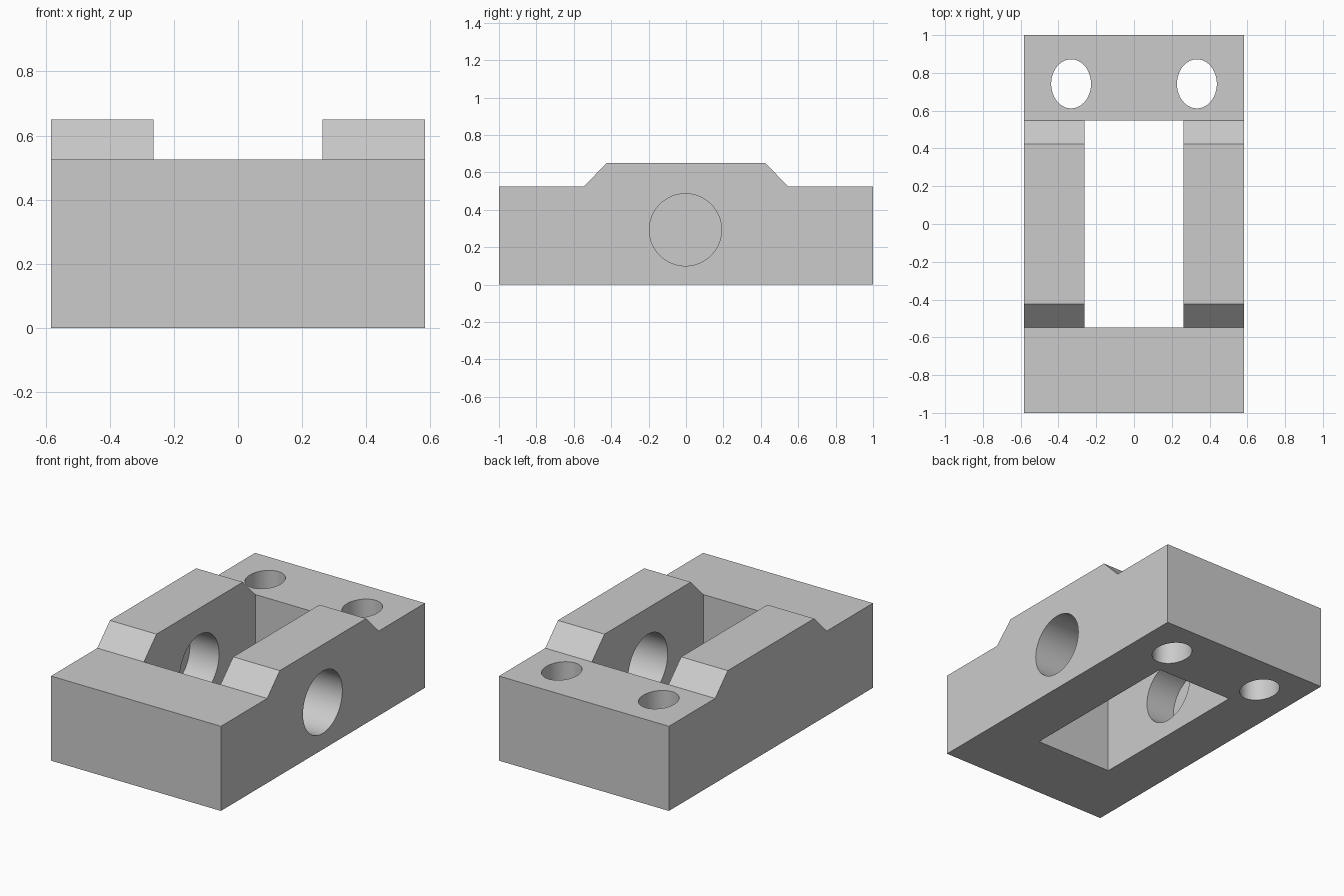
import bpy, bmesh
from math import radians
from mathutils import Matrix, Vector

cube = bpy.data.objects.get("Cube")
if cube:
    bpy.data.objects.remove(cube)

HALF_W, HALF_L = 0.583, 1.0
STEP_Z, TOP_Z = 0.525, 0.65
SLOT_X, SLOT_Y = 0.263, 0.547
RAIL_Y = 0.423

grey = bpy.data.materials.new("plain grey")
grey.use_nodes = True
colour = (0.6, 0.6, 0.6, 1)
grey.diffuse_color = colour
grey.node_tree.nodes["Principled BSDF"].inputs["Base Color"].default_value = colour


def make_object(name, bm):
    bmesh.ops.recalc_face_normals(bm, faces=bm.faces)
    mesh = bpy.data.meshes.new(name)
    bm.to_mesh(mesh)
    bm.free()
    mesh.materials.append(grey)
    obj = bpy.data.objects.new(name, mesh)
    bpy.context.collection.objects.link(obj)
    return obj


def cutter(name, kind, location, size, turn=0):
    """Box or round cutter with full dimensions given by size."""
    bm = bmesh.new()
    if kind == "box":
        bmesh.ops.create_cube(bm, size=1)
    else:
        bmesh.ops.create_cone(bm, cap_ends=True, segments=64,
                              radius1=0.5, radius2=0.5, depth=1)
    bm.transform(Matrix.Translation(location) @ Matrix.Diagonal((*size, 1))
                 @ Matrix.Rotation(turn, 4, "Y"))
    obj = make_object(name, bm)
    obj.hide_render = True
    return obj


# Block body: stepped side profile extruded across the width
half = [(HALF_L, 0), (HALF_L, STEP_Z), (SLOT_Y, STEP_Z), (RAIL_Y, TOP_Z)]
profile = half + [(-y, z) for y, z in reversed(half)]
bm = bmesh.new()
face = bm.faces.new([bm.verts.new((-HALF_W, y, z)) for y, z in profile])
new = bmesh.ops.extrude_face_region(bm, geom=[face])["geom"]
bmesh.ops.translate(bm, vec=Vector((2 * HALF_W, 0, 0)),
                    verts=[v for v in new if isinstance(v, bmesh.types.BMVert)])
block = make_object("bearing_block", bm)

# Central slot, blind cross bore opening on +x, and two oval bolt holes
BORE_END, BORE_OUT = -SLOT_X - 0.2, 0.8
cutters = [
    cutter("slot_cutter", "box", (0, 0, 0.4), (2 * SLOT_X, 2 * SLOT_Y, 2)),
    cutter("bore_cutter", "round", ((BORE_END + BORE_OUT) / 2, -0.003, 0.293),
           (BORE_OUT - BORE_END, 0.386, 0.386), radians(90)),
]
for side in (-1, 1):
    cutters.append(cutter("bolt_hole_cutter", "round", (side * 0.333, 0.742, 0.3),
                          (0.211, 0.26, 2)))

bpy.context.view_layer.objects.active = block
for cut in cutters:
    mod = block.modifiers.new(cut.name, "BOOLEAN")
    mod.operation = "DIFFERENCE"
    mod.solver = "EXACT"
    mod.object = cut
    bpy.ops.object.modifier_apply(modifier=mod.name)
    bpy.data.objects.remove(cut)

# Smooth bores with crisp edges
bpy.ops.object.select_all(action="DESELECT")
block.select_set(True)
bpy.ops.object.shade_smooth_by_angle(angle=radians(30))
